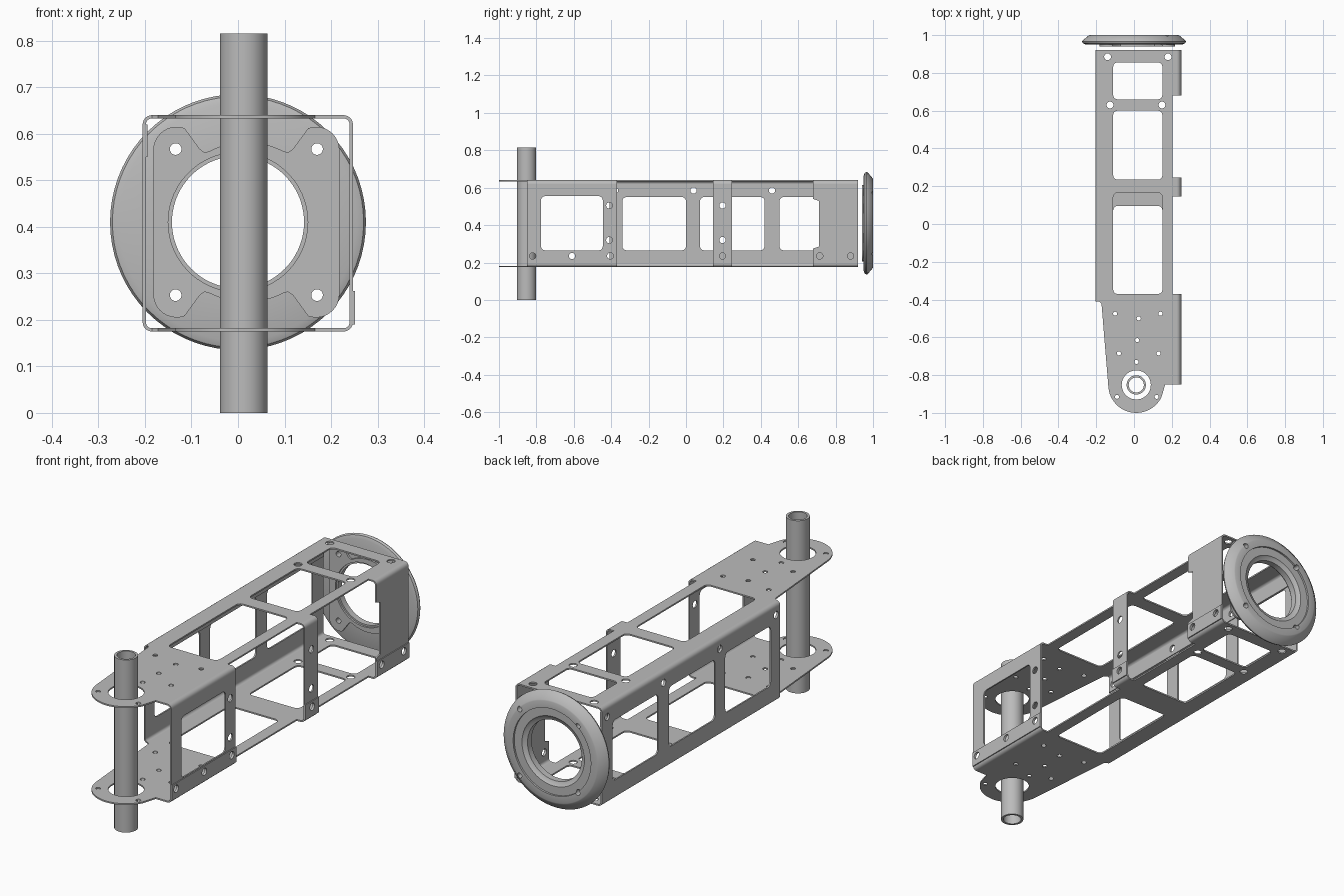
import bpy
import bmesh
from math import cos, sin, pi, radians
from mathutils import Matrix

if "Cube" in bpy.data.objects:
    bpy.data.objects.remove(bpy.data.objects["Cube"])

metal = bpy.data.materials.new("grey metal")
metal.use_nodes = True
grey = (0.5, 0.5, 0.5, 1)
metal.diffuse_color = grey
metal.node_tree.nodes["Principled BSDF"].inputs["Base Color"].default_value = grey

T = 0.007                                   # sheet thickness
X0, X1, Z0, Z1 = -0.205, 0.247, 0.175, 0.64  # box section
R = 0.02                                    # bend radius
BACK = 0.92
PIPE = (0.012, -0.852)
RING_Z = 0.41

# Local x, y and normal of a plate lying in each plane
AXES = {
    "XY": Matrix.Identity(4),
    "YZ": Matrix(((0, 0, 1, 0), (1, 0, 0, 0), (0, 1, 0, 0), (0, 0, 0, 1))),
    "XZ": Matrix(((1, 0, 0, 0), (0, 0, -1, 0), (0, 1, 0, 0), (0, 0, 0, 1))),
}


def finish(ob):
    bpy.ops.object.select_all(action="DESELECT")
    ob.select_set(True)
    bpy.context.view_layer.objects.active = ob
    bpy.ops.object.shade_smooth_by_angle(angle=radians(35))


def link(name, mesh):
    mesh.materials.clear()
    mesh.materials.append(metal)
    ob = bpy.data.objects.new(name, mesh)
    bpy.context.collection.objects.link(ob)
    return ob


def arc(cx, cy, r, a0, a1, n):
    return [(cx + r * cos(radians(a0 + (a1 - a0) * i / n)),
             cy + r * sin(radians(a0 + (a1 - a0) * i / n))) for i in range(n + 1)]


def circle(cx, cy, r, n=20):
    return arc(cx, cy, r, 0, 360, n)[:-1]


def window(x0, x1, y0, y1, r=0.022):
    corners = ((x1 - r, y1 - r), (x0 + r, y1 - r), (x0 + r, y0 + r), (x1 - r, y0 + r))
    return [p for i, (x, y) in enumerate(corners)
            for p in arc(x, y, r, 90 * i, 90 * i + 90, 5)]


def rect(x0, x1, y0, y1):
    return [(x0, y0), (x1, y0), (x1, y1), (x0, y1)]


def plate(name, plane, depth, loops, thick=T):
    """Flat sheet: first loop is the outline, the others are holes."""
    cu = bpy.data.curves.new(name, "CURVE")
    cu.dimensions = "2D"
    cu.fill_mode = "BOTH"
    cu.extrude = thick / 2
    for pts in loops:
        sp = cu.splines.new("POLY")
        sp.points.add(len(pts) - 1)
        for p, (x, y) in zip(sp.points, pts):
            p.co = (x, y, 0, 1)
        sp.use_cyclic_u = True
    tmp = bpy.data.objects.new(name, cu)
    bpy.context.collection.objects.link(tmp)
    dg = bpy.context.evaluated_depsgraph_get()
    mesh = bpy.data.meshes.new_from_object(tmp.evaluated_get(dg))
    bpy.data.objects.remove(tmp)
    mesh.transform(AXES[plane] @ Matrix.Translation((0, 0, depth)))
    bm = bmesh.new()
    bm.from_mesh(mesh)
    bmesh.ops.remove_doubles(bm, verts=bm.verts, dist=1e-5)
    bmesh.ops.recalc_face_normals(bm, faces=bm.faces)
    bm.to_mesh(mesh)
    bm.free()
    ob = link(name, mesh)
    finish(ob)
    return ob


def bend(name, right, top, y0, y1):
    cx = X1 - R if right else X0 + R
    cz = Z1 - R if top else Z0 + R
    a = {(1, 1): 0, (0, 1): 90, (0, 0): 180, (1, 0): 270}[(right, top)]
    loop = arc(cx, cz, R, a, a + 90, 6) + arc(cx, cz, R - T, a + 90, a, 6)
    plate(name, "XZ", -(y0 + y1) / 2, [loop], y1 - y0)


# Top and bottom plates with rounded nose around the pipe
FLANGES = {"front": (-0.85, -0.37), "middle": (0.145, 0.245), "rear": (0.68, BACK)}
LEFT_START = -0.41


def deck_outline():
    pts = arc(*PIPE, 0.148, 186, 335, 24) + [(0.165, -0.85)]
    for y0, y1 in FLANGES.values():
        if y0 > 0:
            pts.append((0.205, y0))
        pts += [(X1 - R, y0), (X1 - R, y1)]
        if y1 < BACK:
            pts.append((0.205, y1))
    return pts + [(X0 + R, BACK), (X0 + R, LEFT_START), (-0.172, LEFT_START - 0.012)]


BOLTS = [(-0.14, 0.885), (0.18, 0.885), (-0.127, 0.63), (0.148, 0.63)]
SMALL = [(-0.10, -0.475), (0.14, -0.475), (0.025, -0.50), (0.017, -0.615),
         (-0.08, -0.685), (0.13, -0.685), (0.013, -0.73), (-0.09, -0.915), (0.12, -0.915)]
for name, z, bar in (("top_plate", Z1 - T / 2, 0.165), ("bottom_plate", Z0 + T / 2, 0.095)):
    holes = [circle(*PIPE, 0.077, 40)]
    holes += [window(-0.11, 0.15, a, b) for a, b in ((-0.37, bar), (0.235, 0.60), (0.66, 0.855))]
    holes += [circle(x, y, 0.018) for x, y in BOLTS]
    holes += [circle(x, y, 0.011, 14) for x, y in SMALL]
    plate(name, "XY", z, [deck_outline()] + holes)

# Left wall, its bends and the seam strip
wins = [window(a, b, 0.265, 0.55) for a, b in ((-0.34, 0.0), (0.075, 0.42), (0.50, 0.84))]
wall_holes = [circle(y, 0.585, 0.017) for y in (-0.38, 0.04, 0.46, 0.88)]
plate("left_wall", "YZ", X0 + T / 2,
      [rect(LEFT_START, BACK, Z0 + R, Z1 - R)] + wins + wall_holes)
plate("left_seam_strip", "YZ", X0 + T + 0.002,
      [rect(LEFT_START, BACK, 0.55, Z1 - R)] + wall_holes, 0.004)
for top in (0, 1):
    bend("left_bend_" + ("top" if top else "bottom"), 0, top, LEFT_START, BACK)

# Right flanges with overlapping lower tabs
LOW = 0.235
HOLES = {
    "front": [(-0.82, LOW), (-0.61, LOW), (-0.405, LOW), (-0.41, 0.32), (-0.41, 0.505)],
    "middle": [(0.195, LOW), (0.195, 0.32), (0.195, 0.505)],
    "rear": [(0.715, LOW), (0.88, LOW)],
}
for part, (y0, y1) in FLANGES.items():
    outline = rect(y0, y1, Z0 + R, Z1 - R)
    if part == "rear":
        outline += [(y0, 0.54), (y0 + 0.03, 0.53), (y0 + 0.03, 0.285), (y0, 0.275)]
    holes = [circle(y, z, 0.017) for y, z in HOLES[part]]
    extra = [window(-0.775, -0.445, 0.265, 0.555)] if part == "front" else []
    plate(part + "_right_flange", "YZ", X1 - T / 2, [outline] + holes + extra)
    low = [circle(y, z, 0.017) for y, z in HOLES[part] if z == LOW]
    plate(part + "_right_tab", "YZ", X1 + 0.002, [rect(y0, y1, 0.19, 0.262)] + low, 0.005)
    for top in (0, 1):
        bend(part + "_right_bend_" + ("top" if top else "bottom"), 1, top, y0, y1)


def lathe(name, profile, n, matrix):
    """Closed (radius, height) profile spun around local z."""
    bm = bmesh.new()
    rings = [[bm.verts.new((r * cos(2 * pi * i / n), r * sin(2 * pi * i / n), h))
              for i in range(n)] for r, h in profile]
    for a, b in zip(rings, rings[1:] + rings[:1]):
        for i in range(n):
            j = (i + 1) % n
            bm.faces.new((a[i], a[j], b[j], b[i]))
    bmesh.ops.recalc_face_normals(bm, faces=bm.faces)
    mesh = bpy.data.meshes.new(name)
    bm.to_mesh(mesh)
    bm.free()
    mesh.transform(matrix)
    return link(name, mesh)


# Vertical hollow pipe
finish(lathe("pipe", [(0.051, 0), (0.051, 0.815), (0.04, 0.815), (0.04, 0)], 48,
             Matrix.Translation((*PIPE, 0))))

# End ring, chamfered outside with a shallow recessed face
to_back = Matrix.Translation((0, 0, RING_Z)) @ Matrix.Rotation(-pi / 2, 4, "X")
ring = lathe("end_ring", [(0.142, 0.95), (0.255, 0.95), (0.27, 0.956), (0.275, 0.966),
                          (0.272, 0.972), (0.24, 0.998), (0.235, 1.0), (0.203, 1.0),
                          (0.203, 0.991), (0.163, 0.991), (0.158, 0.986), (0.142, 0.98)],
             72, to_back)

# Mounting pad on the inner face of the ring
PAD_X = 0.018
quarter = (arc(0.15, 0.155, 0.05, 0, 110, 10) + [(0.10, 0.157), (0.09, 0.15)]
           + arc(0, 0, 0.172, 62, 88, 6))
half = quarter + [(-x, z) for x, z in reversed(quarter)]
pad = [(PAD_X + x, RING_Z + z) for x, z in half + [(x, -z) for x, z in reversed(half)]]
bolts = [(PAD_X + sx * 0.152, RING_Z + sz * 0.157) for sx in (-1, 1) for sz in (-1, 1)]
plate("ring_pad", "XZ", -0.9455, [pad, circle(0, RING_Z, 0.15, 60)]
      + [circle(x, z, 0.0125) for x, z in bolts], 0.009)

# Bolt holes through the ring
for x, z in bolts:
    cutter = plate("bolt_cutter", "XZ", -0.97, [circle(x, z, 0.0125)], 0.1)
    cutter.hide_render = True
    mod = ring.modifiers.new("bolt hole", "BOOLEAN")
    mod.operation = "DIFFERENCE"
    mod.object = cutter
    bpy.context.view_layer.objects.active = ring
    bpy.ops.object.modifier_apply(modifier=mod.name)
    bpy.data.objects.remove(cutter)
finish(ring)
